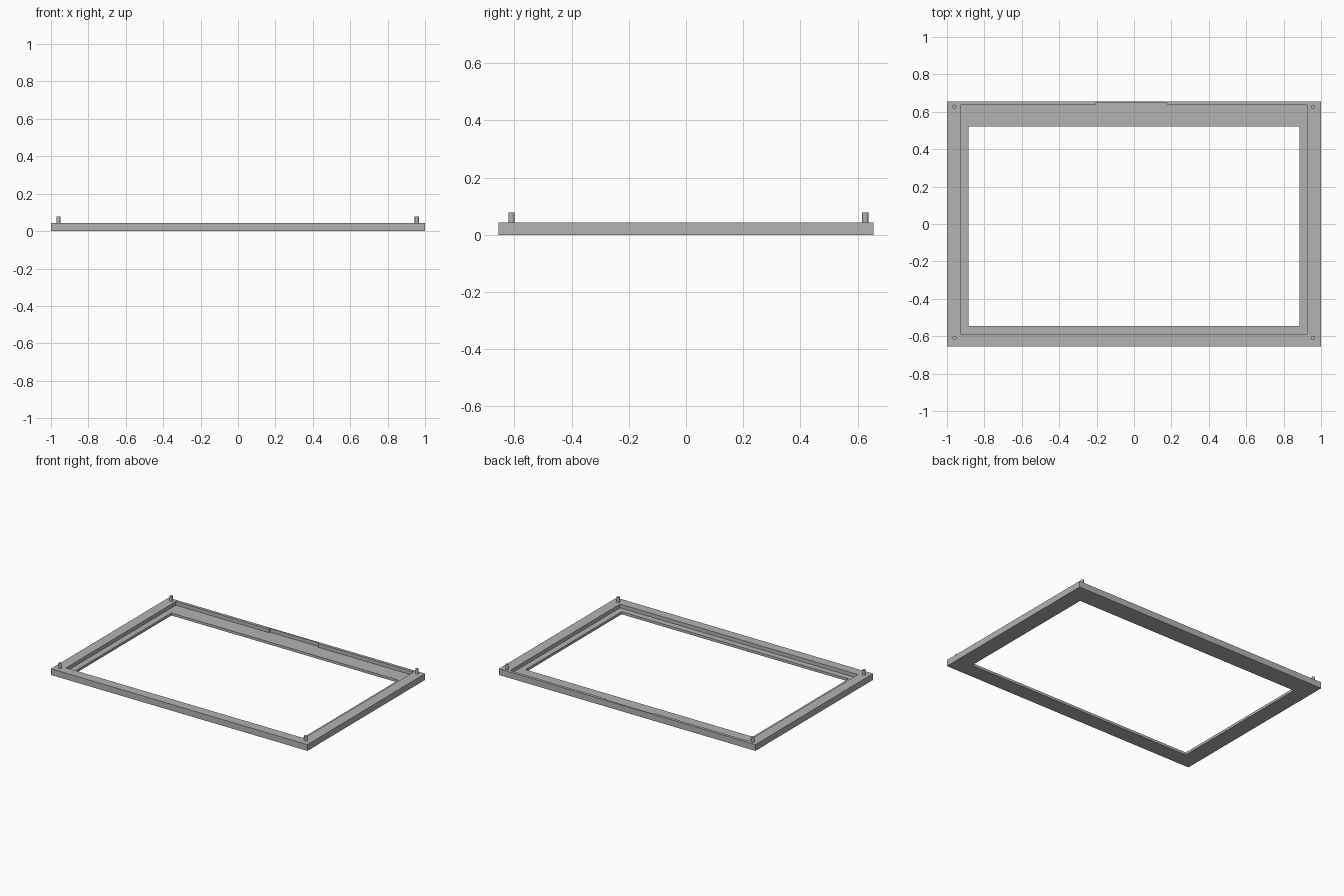
import bpy

if "Cube" in bpy.data.objects:
    bpy.data.objects.remove(bpy.data.objects["Cube"], do_unlink=True)

HEIGHT = 0.044     # frame thickness
LEDGE = 0.018      # thickness of the inner lip
PIN_TOP = 0.078

grey = bpy.data.materials.new("plain_grey")
grey.use_nodes = True
colour = (0.45, 0.45, 0.45, 1)
grey.diffuse_color = colour
grey.node_tree.nodes["Principled BSDF"].inputs["Base Color"].default_value = colour


def box(name, x0, x1, y0, y1, z0, z1):
    bpy.ops.mesh.primitive_cube_add(size=1)
    ob = bpy.context.object
    ob.name = name
    for v in ob.data.vertices:
        v.co.x = x1 if v.co.x > 0 else x0
        v.co.y = y1 if v.co.y > 0 else y0
        v.co.z = z1 if v.co.z > 0 else z0
    ob.data.materials.append(grey)
    return ob


def cut(target, cutter):
    mod = target.modifiers.new("cut", 'BOOLEAN')
    mod.operation = 'DIFFERENCE'
    mod.solver = 'EXACT'
    mod.object = cutter
    bpy.context.view_layer.objects.active = target
    bpy.ops.object.modifier_apply(modifier=mod.name)
    bpy.data.objects.remove(cutter, do_unlink=True)


# Frame with a stepped recess, a shallow notch in its back wall and an opening
frame = box("frame", -1, 1, -0.655, 0.655, 0, HEIGHT)
cut(frame, box("recess_cutter", -0.928, 0.926, -0.588, 0.635, LEDGE, 0.1))
cut(frame, box("notch_cutter", -0.203, 0.178, 0.5, 0.646, LEDGE, 0.1))
cut(frame, box("opening_cutter", -0.885, 0.884, -0.545, 0.522, -0.1, 0.1))

# Locating pins at the four corners
for side, x in (("right", -0.96), ("left", 0.956)):
    for end, y in (("front", -0.61), ("back", 0.627)):
        bpy.ops.mesh.primitive_cylinder_add(
            vertices=16, radius=0.011, depth=PIN_TOP - HEIGHT,
            location=(x, y, (PIN_TOP + HEIGHT) / 2))
        pin = bpy.context.object
        pin.name = f"{end}_{side}_pin"
        pin.data.materials.append(grey)
        bpy.ops.object.shade_smooth_by_angle()
